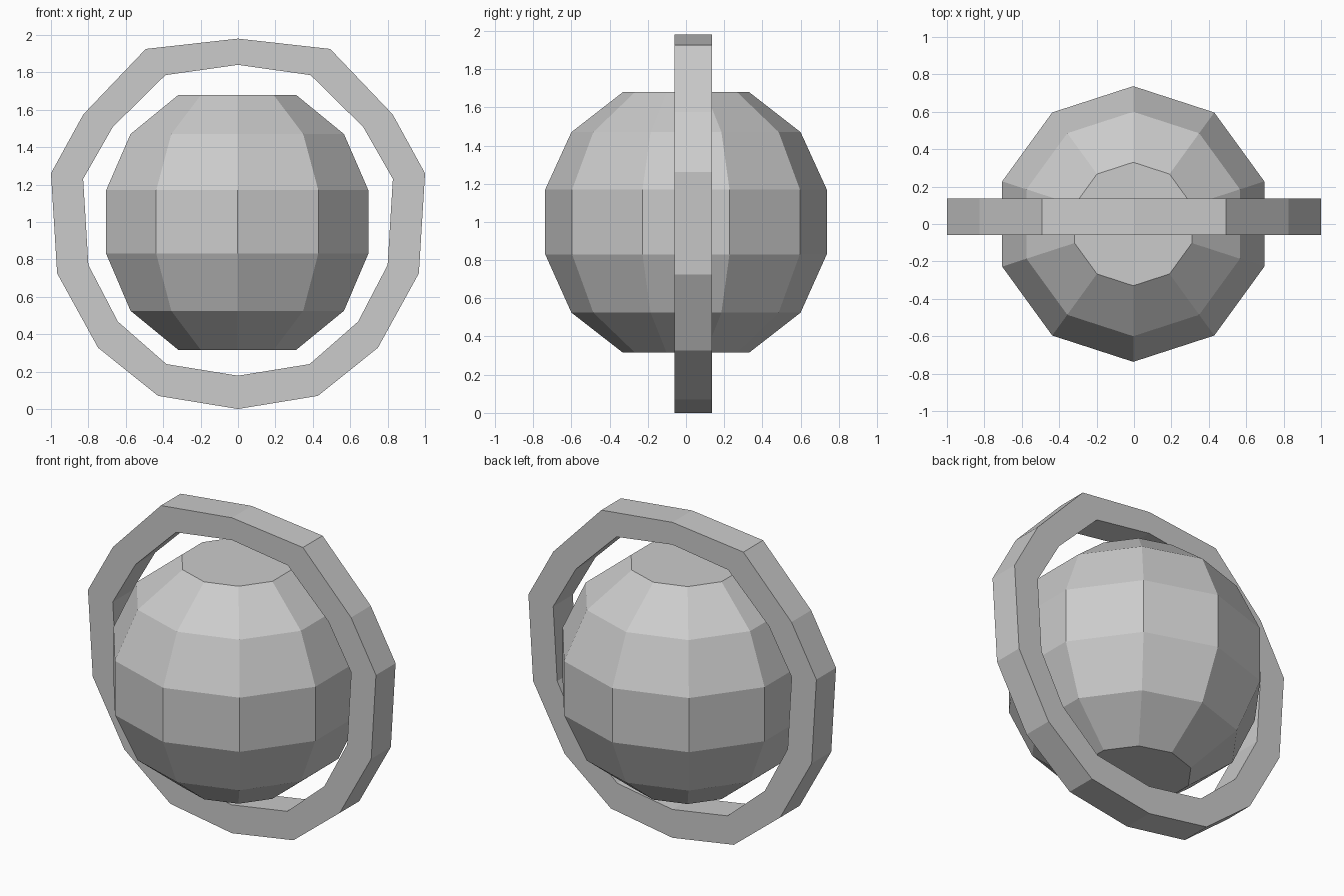
import bpy, bmesh
from math import cos, sin, pi

if "Cube" in bpy.data.objects:
    bpy.data.objects.remove(bpy.data.objects["Cube"])


def finish(bm, name):
    bmesh.ops.recalc_face_normals(bm, faces=bm.faces)
    mesh = bpy.data.meshes.new(name)
    bm.to_mesh(mesh)
    bm.free()
    obj = bpy.data.objects.new(name, mesh)
    bpy.context.collection.objects.link(obj)
    return obj


def bridge(bm, loop_a, loop_b):
    n = len(loop_a)
    for i in range(n):
        j = (i + 1) % n
        bm.faces.new((loop_a[i], loop_a[j], loop_b[j], loop_b[i]))


# Globe: ten-sided lathe with flat caps
profile = [(0.33, 0.315), (0.60, 0.525), (0.737, 0.83),
           (0.737, 1.17), (0.60, 1.47), (0.33, 1.68)]
SIDES = 10
bm = bmesh.new()
rings = []
for r, z in profile:
    angles = [pi / 2 + 2 * pi * i / SIDES for i in range(SIDES)]
    rings.append([bm.verts.new((r * cos(a) - 0.004, r * sin(a), z)) for a in angles])
for low, high in zip(rings, rings[1:]):
    bridge(bm, low, high)
bm.faces.new(rings[0])
bm.faces.new(rings[-1])
finish(bm, "globe")


# Upright hoop: half outlines mirrored in x, given thickness in y
def mirrored(half):
    return half + [(-x, z) for x, z in half[-2:0:-1]]


outer = mirrored([(0, 1.98), (0.493, 1.925), (0.827, 1.575), (1.0, 1.26),
                  (0.967, 0.725), (0.748, 0.327), (0.427, 0.07), (0, 0.0)])
inner = mirrored([(0, 1.84), (0.388, 1.785), (0.67, 1.507), (0.828, 1.23),
                  (0.80, 0.77), (0.642, 0.467), (0.383, 0.24), (0, 0.178)])
bm = bmesh.new()
loops = [[bm.verts.new((x, y, z)) for x, z in outline]
         for outline, y in ((outer, -0.06), (outer, 0.135),
                            (inner, 0.135), (inner, -0.06))]
for i in range(4):
    bridge(bm, loops[i], loops[(i + 1) % 4])
finish(bm, "hoop")
